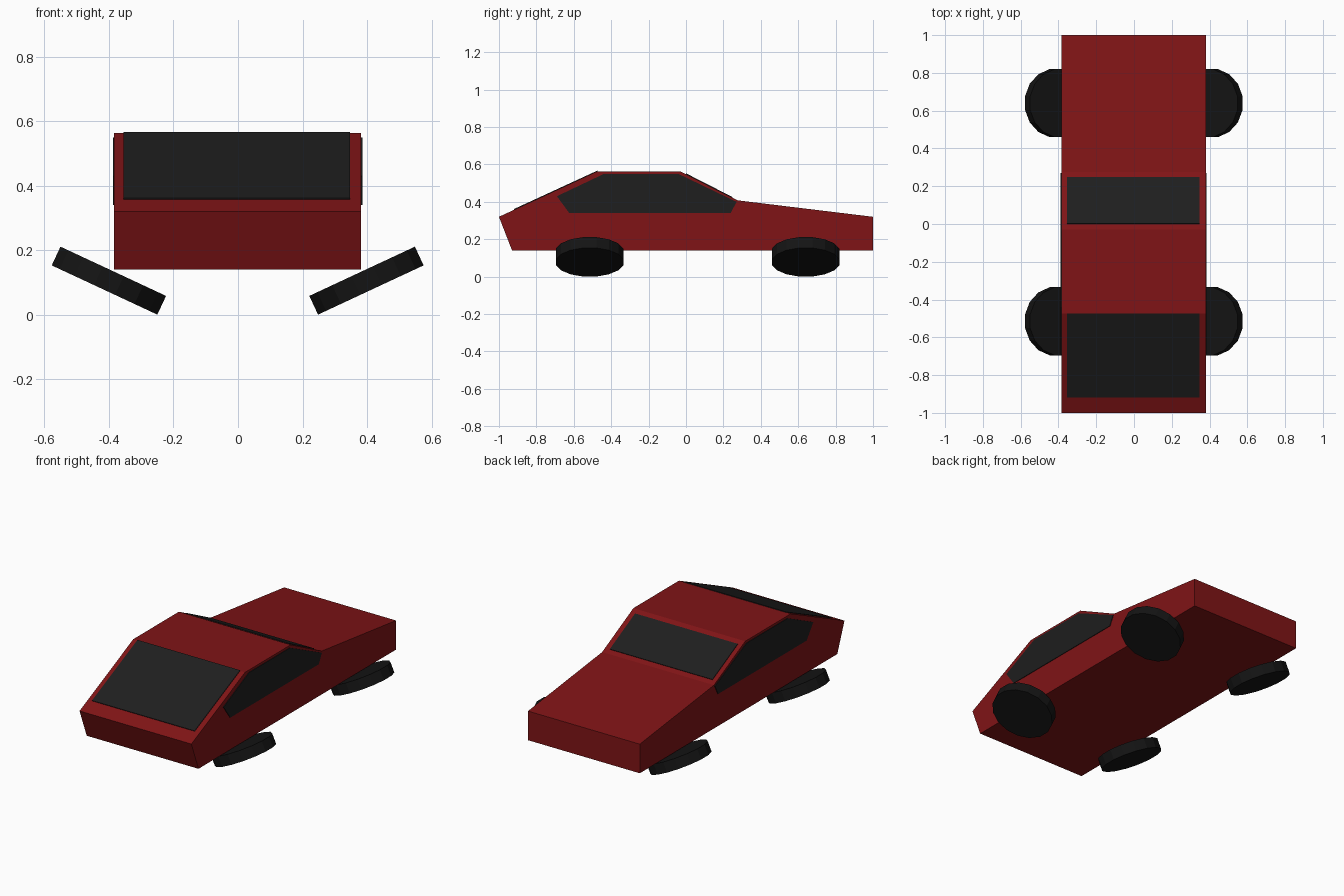
import bpy, bmesh
from math import radians, pi
from mathutils import Matrix, Vector

if "Cube" in bpy.data.objects:
    bpy.data.objects.remove(bpy.data.objects["Cube"])


def material(name, colour):
    mat = bpy.data.materials.new(name)
    mat.diffuse_color = (*colour, 1)
    mat.use_nodes = True
    mat.node_tree.nodes["Principled BSDF"].inputs["Base Color"].default_value = mat.diffuse_color
    return mat


red = material("red_paint", (0.215, 0.007, 0.008))
glass = material("dark_glass", (0.013, 0.013, 0.013))
rubber = material("black_rubber", (0.007, 0.007, 0.007))


def finish(name, bm, mat):
    bmesh.ops.recalc_face_normals(bm, faces=bm.faces)
    mesh = bpy.data.meshes.new(name)
    bm.to_mesh(mesh)
    bm.free()
    mesh.materials.append(mat)
    obj = bpy.data.objects.new(name, mesh)
    bpy.context.collection.objects.link(obj)
    return obj


def prism(name, profile, x0, x1, mat):
    """Extrude a (y, z) side profile from x0 to x1."""
    bm = bmesh.new()
    face = bm.faces.new([bm.verts.new((x0, y, z)) for y, z in profile])
    ext = bmesh.ops.extrude_face_region(bm, geom=[face])
    moved = [v for v in ext["geom"] if isinstance(v, bmesh.types.BMVert)]
    bmesh.ops.translate(bm, verts=moved, vec=(x1 - x0, 0, 0))
    return finish(name, bm, mat)


def sloped_pane(name, a, b, mat, lift=0.004):
    """Thin pane lying on the body slope between (y, z) points a and b."""
    a, b = Vector(a), Vector(b)
    d = (b - a).normalized()
    n = Vector((-d.y, d.x)) * lift
    prism(name, [a - n, b - n, b + n, a + n], -0.355, 0.347, mat)


# Wedge body with cabin
prism("body", [(-1, 0.32), (-0.93, 0.14), (1, 0.14), (1, 0.32),
               (0.275, 0.408), (-0.03, 0.563), (-0.475, 0.563)],
      -0.384, 0.381, red)

# Front and rear glass
sloped_pane("windscreen", (-0.918, 0.358), (-0.473, 0.563), glass)
sloped_pane("rear_window", (0.0, 0.548), (0.247, 0.422), glass)

# Side windows
side = [(-0.69, 0.43), (-0.625, 0.341), (0.24, 0.341),
        (0.27, 0.4), (-0.04, 0.549), (-0.44, 0.549)]
prism("left_window", side, -0.388, -0.380, glass)
prism("right_window", side, 0.377, 0.385, glass)

# Splayed wheels, tilted with outer edges up
for end, y in (("front", -0.515), ("rear", 0.64)):
    for label, s in (("left", -1), ("right", 1)):
        bm = bmesh.new()
        place = (Matrix.Translation((s * 0.399 - 0.001, y, 0.106))
                 @ Matrix.Rotation(radians(-25 * s), 4, 'Y')
                 @ Matrix.Rotation(pi / 16, 4, 'Z'))
        bmesh.ops.create_cone(bm, cap_ends=True, segments=16, radius1=0.184,
                              radius2=0.184, depth=0.064, matrix=place)
        finish(f"{end}_{label}_wheel", bm, rubber)
